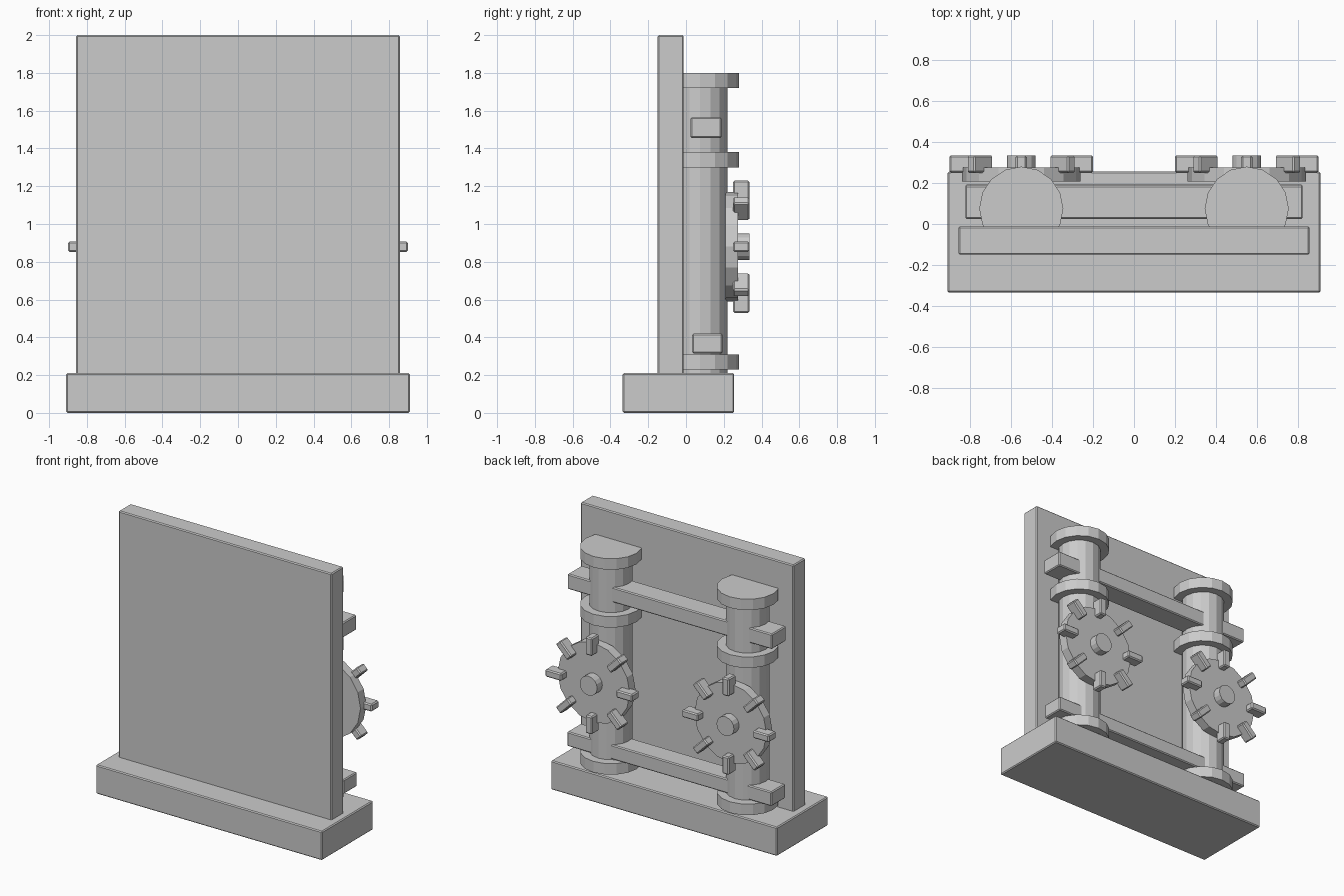
import bpy
from math import pi, sin, cos
from mathutils import Matrix

if "Cube" in bpy.data.objects:
    bpy.data.objects.remove(bpy.data.objects["Cube"])

GEAR_Z = 0.88
POST_X, POST_Y = 0.55, 0.075


def bevel(ob, width):
    mod = ob.modifiers.new("bevel", 'BEVEL')
    mod.width = width
    mod.segments = 1


def box(name, lo, hi, bev=0.007):
    size = [b - a for a, b in zip(lo, hi)]
    mid = [(a + b) / 2 for a, b in zip(lo, hi)]
    bpy.ops.mesh.primitive_cube_add(size=1, location=mid)
    ob = bpy.context.object
    ob.name = name
    ob.data.transform(Matrix.Diagonal((*size, 1)))
    bevel(ob, bev)
    return ob


def cylinder(name, r, depth, loc, axis='Z', sides=16):
    rot = (pi / 2, 0, 0) if axis == 'Y' else (0, 0, 0)
    bpy.ops.mesh.primitive_cylinder_add(vertices=sides, radius=r, depth=depth,
                                        location=loc, rotation=rot)
    bpy.context.object.name = name
    return bpy.context.object


# Base slab and upright door panel
box("base", (-0.91, -0.335, 0), (0.91, 0.255, 0.21))
box("panel", (-0.857, -0.15, 0.2), (0.857, -0.012, 2.0))

# Cross bars running through both posts
box("upper_bar", (-0.823, 0.025, 1.455), (0.823, 0.188, 1.565))
box("lower_bar", (-0.823, 0.033, 0.315), (0.823, 0.193, 0.42))

for side, tag in ((-1, "left"), (1, "right")):
    x = side * POST_X
    # Post with three collars, half sunk into the panel
    cylinder(tag + "_post", 0.145, 1.56, (x, POST_Y, 0.98))
    for name, z in (("bottom", 0.27), ("middle", 1.34), ("top", 1.76)):
        cylinder(f"{tag}_{name}_collar", 0.205, 0.08, (x, POST_Y, z))

    # Cog wheel: disc, hub and eight spokes
    cylinder(tag + "_wheel", 0.29, 0.067, (x, 0.2415, GEAR_Z), 'Y')
    cylinder(tag + "_hub", 0.07, 0.09, (x, 0.29, GEAR_Z), 'Y')
    for i in range(8):
        a = i * pi / 4
        tooth = box(f"{tag}_tooth_{i}", (-0.065, -0.0425, -0.027),
                    (0.065, 0.0425, 0.027), 0.008)
        tooth.location = (x + 0.285 * cos(a), 0.2925, GEAR_Z + 0.285 * sin(a))
        tooth.rotation_euler = (0, -a, 0)
